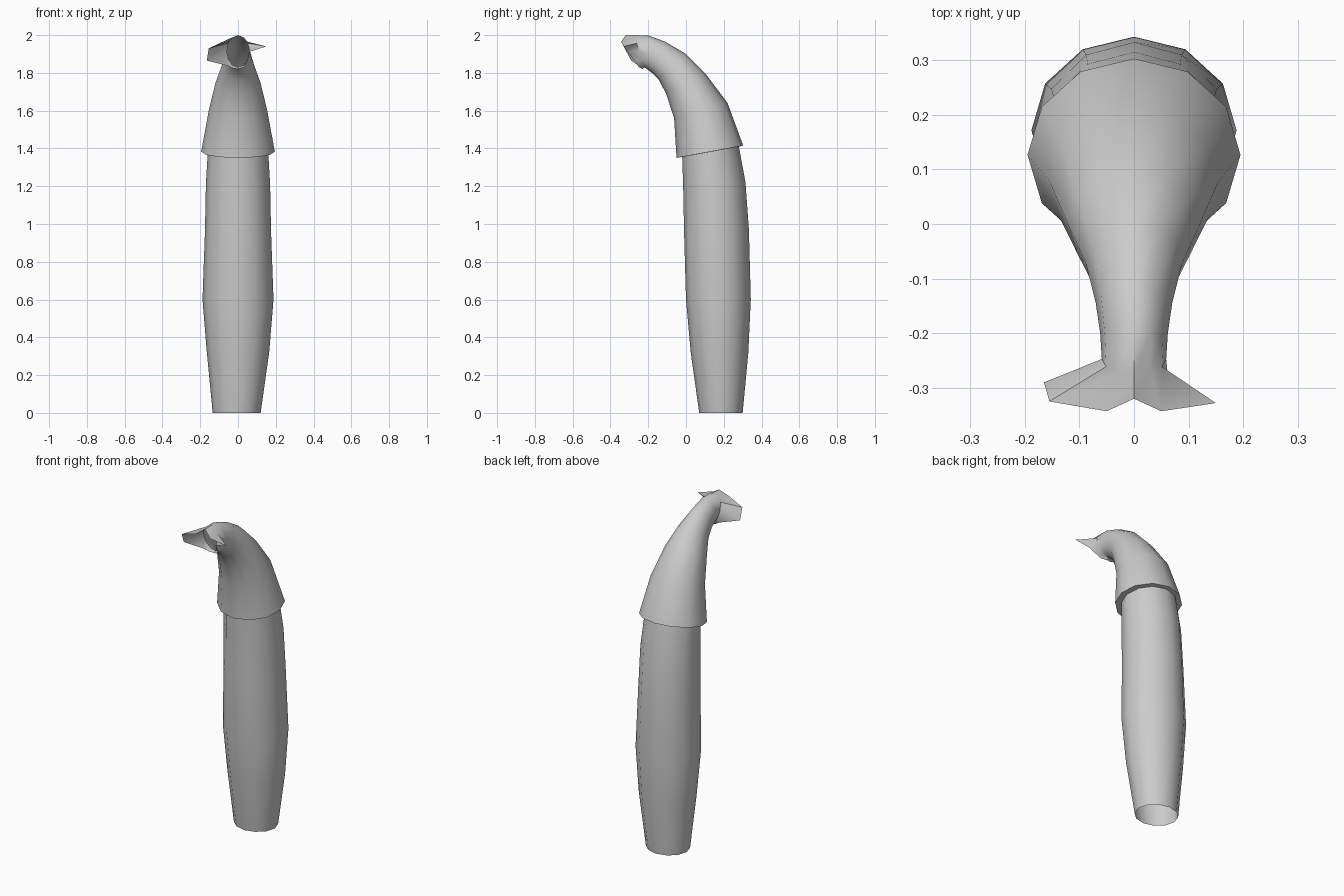
import bpy
from math import sin, cos, pi
from mathutils import Vector

if "Cube" in bpy.data.objects:
    bpy.data.objects.remove(bpy.data.objects["Cube"])

SIDES = 12


def ring(front, back, half_x, cx=0.0):
    """Tilted elliptical section; front/back are (y, z) ends of its long line."""
    f, b = Vector((0, *front)), Vector((0, *back))
    mid, half = (f + b) / 2, (b - f) / 2
    pts = []
    for k in range(SIDES):
        a = 2 * pi * k / SIDES
        pts.append(mid - half * cos(a) + Vector((cx + half_x * sin(a), 0, 0)))
    return pts


def loft(name, rings):
    verts = [p for r in rings for p in r]
    faces = []
    for i in range(len(rings) - 1):
        for k in range(SIDES):
            n = (k + 1) % SIDES
            a, b = i * SIDES, (i + 1) * SIDES
            faces.append((a + k, a + n, b + n, b + k))
    me = bpy.data.meshes.new(name)
    me.from_pydata(verts, [], faces)
    ob = bpy.data.objects.new(name, me)
    bpy.context.collection.objects.link(ob)
    bpy.ops.object.select_all(action='DESELECT')
    ob.select_set(True)
    bpy.context.view_layer.objects.active = ob
    bpy.ops.object.shade_smooth_by_angle(angle=0.7)
    return ob


# Lower tube, open at the bottom, ending under the sleeve rim
loft("lower_tube", [
    ring((0.07, 0.0), (0.30, 0.0), 0.127, -0.007),
    ring((0.025, 0.32), (0.33, 0.32), 0.165),
    ring((0.0, 0.60), (0.343, 0.60), 0.188),
    ring((-0.01, 0.95), (0.333, 0.97), 0.175),
    ring((-0.015, 1.20), (0.315, 1.22), 0.17),
    ring((-0.02, 1.355), (0.28, 1.41), 0.16),
])

# Flared mouth: uneven rim with two side lips, listed from the bottom round
lip = [Vector(p) for p in [
    (0, -.23, 1.82), (.03, -.25, 1.83), (.05, -.27, 1.86), (.065, -.31, 1.913),
    (.15, -.328, 1.94), (.05, -.343, 1.965), (0, -.32, 2.0), (-.05, -.343, 1.965),
    (-.155, -.325, 1.93), (-.165, -.29, 1.865), (-.055, -.25, 1.838), (-.03, -.24, 1.825)]]

# Curved sleeve: underside ledge, bent taper, then the mouth
loft("curved_sleeve", [
    ring((-0.02, 1.355), (0.28, 1.41), 0.16),
    ring((-0.05, 1.35), (0.303, 1.415), 0.195),
    ring((-0.063, 1.56), (0.22, 1.64), 0.155),
    ring((-0.105, 1.69), (0.10, 1.80), 0.12),
    ring((-0.145, 1.765), (0.0, 1.90), 0.088),
    ring((-0.18, 1.80), (-0.11, 1.965), 0.07),
    ring((-0.20, 1.815), (-0.20, 1.998), 0.062),
    ring((-0.22, 1.83), (-0.275, 2.0), 0.059),
    lip,
])
